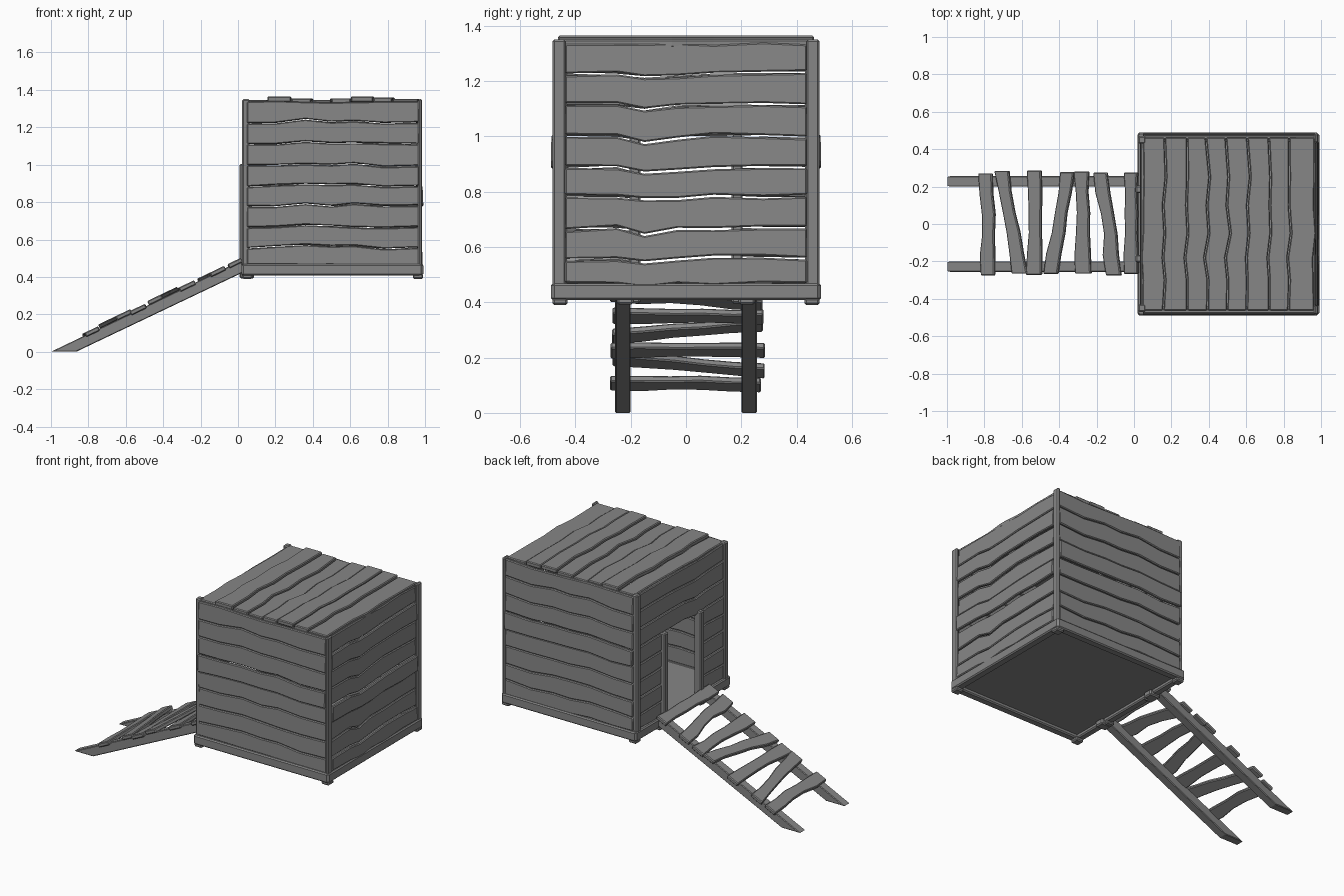
import bpy, bmesh, random
from mathutils import Vector as V

if "Cube" in bpy.data.objects:
    bpy.data.objects.remove(bpy.data.objects["Cube"])

random.seed(4)
wood = bpy.data.materials.new("dark_wood")
wood.diffuse_color = (0.24, 0.24, 0.24, 1)
wood.use_nodes = True
wood.node_tree.nodes["Principled BSDF"].inputs["Base Color"].default_value = wood.diffuse_color


def finish(name, bm, bevel=0.004):
    bmesh.ops.recalc_face_normals(bm, faces=bm.faces[:])
    me = bpy.data.meshes.new(name)
    bm.to_mesh(me)
    bm.free()
    me.materials.append(wood)
    ob = bpy.data.objects.new(name, me)
    bpy.context.collection.objects.link(ob)
    if bevel:
        m = ob.modifiers.new("bevel", "BEVEL")
        m.width = bevel
        m.segments = 1
        m.limit_method = "ANGLE"
        m.angle_limit = 1.0
    return ob


def box(name, x, y, z, bevel=0.007):
    bm = bmesh.new()
    bmesh.ops.create_cube(bm, size=1)
    for v in bm.verts:
        v.co = [(r[0] + r[1]) / 2 + c * (r[1] - r[0]) for c, r in zip(v.co, (x, y, z))]
    return finish(name, bm, bevel)


def strip(name, lower, upper, thick, place):
    """Board from two wavy edges (u, v), thickened along the depth axis."""
    bm = bmesh.new()
    rows = [[bm.verts.new(place(u, v, d)) for u, v in edge]
            for edge, d in ((lower, 0), (upper, 0), (upper, -thick), (lower, -thick))]
    for i in range(len(lower) - 1):
        for a in range(4):
            b = (a + 1) % 4
            bm.faces.new((rows[a][i], rows[a][i + 1], rows[b][i + 1], rows[b][i]))
    for i in (0, -1):
        bm.faces.new([r[i] for r in rows])
    return finish(name, bm, 0.005)


def wave_at(wave, u):
    for (u0, v0), (u1, v1) in zip(wave, wave[1:]):
        if u0 <= u <= u1:
            return v0 + (v1 - v0) * (u - u0) / (u1 - u0)
    return 0


def wall(name, seams, wave, place, spans, gap=0.004, tilt=0.0, thick=0.022, out={}):
    """Row of boards sharing wavy seams. spans(k) lists the u ranges of board k."""
    n = len(seams) - 1
    amps = [0.3] + [random.uniform(0.6, 1.15) for _ in range(n - 1)] + [0.3]
    shift = [[random.uniform(-0.006, 0.006) for _ in wave] for _ in seams]
    lines = [[(u, s + a * v + j) for (u, v), j in zip(wave, sh)]
             for s, a, sh in zip(seams, amps, shift)]
    for k in range(n):
        push = out.get(k, random.uniform(-0.003, 0.003))
        for s, (u0, u1) in enumerate(spans(k)):
            us = [u0] + [u for u, _ in wave if u0 + 0.01 < u < u1 - 0.01] + [u1]
            low = [(u, wave_at(lines[k], u) + gap / 2) for u in us]
            top = [(u, wave_at(lines[k + 1], u) - gap / 2) for u in us]
            mid = (seams[k] + seams[k + 1]) / 2
            strip(f"{name}_board_{k}_{s}", low, top, thick,
                  lambda u, v, d: place(u, v, d + push - tilt * (v - mid)))


X0, X1, Y = 0.022, 0.985, 0.483
heights = [0.462, 0.558, 0.665, 0.78, 0.886, 0.998, 1.112, 1.226, 1.338]
end_wave = [(-0.46, 0), (-0.25, 0.002), (-0.15, -0.016), (-0.03, -0.004),
            (0.1, 0.004), (0.28, 0.002), (0.46, 0.002)]
side_wave = [(0.03, -0.004), (0.2, 0.0), (0.36, 0.014), (0.5, 0.004),
             (0.62, 0.008), (0.78, -0.006), (0.98, 0.002)]

# Front and back walls
for name, s in (("front", -1), ("back", 1)):
    wall(name, heights, side_wave, lambda u, v, d, s=s: V((u, s * (0.476 + d), v)),
         lambda k: [(0.048, 0.967)], tilt=0.02, out={4: 0.012})
# Right wall
wall("right", heights, end_wave, lambda u, v, d: V((0.974 + d, u, v)),
     lambda k: [(-0.437, 0.437)], gap=0.008, tilt=0.04, out={0: 0.012, 3: 0.015, 6: 0.008})
# Left wall with the doorway
wall("left", heights, end_wave, lambda u, v, d: V((0.034 - d, u, v)),
     lambda k: [(-0.45, -0.18), (0.18, 0.45)] if k < 5 else [(-0.45, 0.45)], gap=0.006)

# Roof boards running front to back
roof_wave = [(-0.462, 0), (-0.3, 0.004), (-0.18, -0.006), (-0.05, 0.014),
             (0.1, 0.004), (0.25, 0.01), (0.462, 0)]
roof_seams = [0.045, 0.158, 0.28, 0.388, 0.495, 0.608, 0.718, 0.825, 0.965]
wall("roof", roof_seams, roof_wave, lambda u, v, d: V((v, u, 1.35 + d)),
     lambda k: [(-0.462, 0.462)], thick=0.028,
     out={0: -0.004, 1: 0.014, 2: 0.004, 3: -0.004, 4: 0.005, 5: 0.014, 6: 0.01, 7: 0})

# Corner posts, feet, door posts and base beams
for s, side in ((-1, "front"), (1, "back")):
    box(f"{side}_left_post", (X0, X0 + 0.04), sorted((s * 0.47, s * 0.43)), (0.395, 1.35))
    box(f"{side}_right_post", (X1 - 0.022, X1), sorted((s * Y, s * 0.435)), (0.395, 1.35))
    for x in (X0, X1 - 0.05):
        box(f"{side}_foot", (x, x + 0.055), sorted((s * Y, s * (Y - 0.055))), (0.39, 0.415))
    box(f"{side}_base_beam", (X0, X1), sorted((s * (Y + 0.006), s * (Y - 0.045))), (0.408, 0.468))
    box(f"{side}_door_post", (0.008, 0.06), sorted((s * 0.165, s * 0.205)), (0.395, 1.005))
    box(f"{side}_ramp_block", (0.01, 0.085), sorted((s * 0.19, s * 0.25)), (0.392, 0.43))
box("left_base_beam", (0.018, 0.065), (-Y, Y), (0.408, 0.468))
box("right_base_beam", (X1 - 0.045, X1 + 0.006), (-Y, Y), (0.408, 0.468))
box("floor", (0.04, 0.97), (-0.46, 0.46), (0.43, 0.465), 0)

# Ramp rails, cut level at the ground and upright at the doorway
for s, side in ((-1, "front"), (1, "back")):
    bm = bmesh.new()
    prof = [(-1, 0), (-0.865, 0), (0.022, 0.422), (0.022, 0.49)]
    f = bm.faces.new([bm.verts.new((x, s * 0.228 - 0.028, z)) for x, z in prof])
    ext = bmesh.ops.extrude_face_region(bm, geom=[f])["geom"]
    bmesh.ops.translate(bm, vec=(0, 0.056, 0),
                        verts=[g for g in ext if isinstance(g, bmesh.types.BMVert)])
    finish(f"{side}_ramp_rail", bm, 0.004)

# Crooked ramp treads: centre x at the front end and at the back end
slope = V((1.022, 0, 0.49)).normalized()
normal = V((-slope.z, 0, slope.x))
treads = [(-0.785, -0.8), (-0.61, -0.71), (-0.54, -0.535), (-0.445, -0.355),
          (-0.275, -0.285), (-0.115, -0.185), (-0.02, -0.02)]
for i, (xa, xb) in enumerate(treads):
    low, top = [], []
    y0, y1 = -0.27 + random.uniform(-0.006, 0.006), 0.278 + random.uniform(-0.01, 0.01)
    bend = random.uniform(-0.014, 0.014)
    for j in range(6):
        t = j / 5
        c = (xa + (xb - xa) * t + 1.006) / slope.x + bend * (1 if j in (2, 3) else 0)
        w = 0.043 - (0.006 if 1 < j < 5 else 0)
        y = y0 + (y1 - y0) * t
        low.append((y, c - w + random.uniform(-0.005, 0.005)))
        top.append((y, c + w + random.uniform(-0.005, 0.005)))
    lift = 0.014 + (0.008 if i in (1, 3) else 0)
    strip(f"ramp_tread_{i}", low, top, 0.025,
          lambda u, v, d: V((-1, u, 0)) + slope * v + normal * (d + lift))
